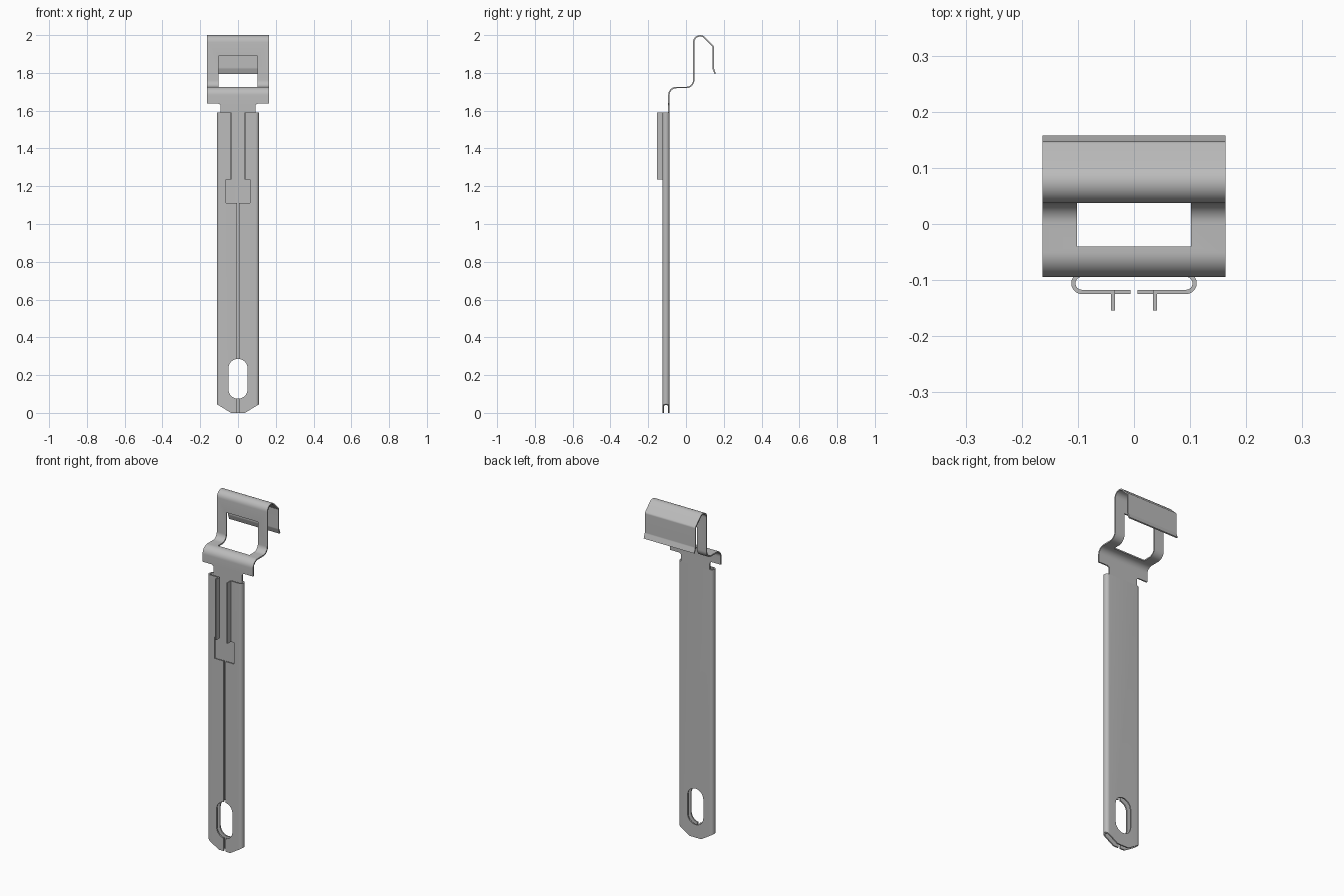
import bpy, bmesh, math
from mathutils import Vector

if "Cube" in bpy.data.objects:
    bpy.data.objects.remove(bpy.data.objects["Cube"], do_unlink=True)

SHEET = 0.0075   # metal thickness
BACK = -0.0905   # centre of the back sheet in y
FRONT = -0.121   # centre of the front flaps in y

steel = bpy.data.materials.new("grey_steel")
steel.use_nodes = True
steel.diffuse_color = (0.5, 0.5, 0.5, 1)
steel.node_tree.nodes["Principled BSDF"].inputs["Base Color"].default_value = (0.5, 0.5, 0.5, 1)


def prism(name, outline, axis, lo, hi):
    """Extrude a 2D outline along an axis; the other two axes keep x, y, z order."""
    def place(p, h):
        co = list(p)
        co.insert("xyz".index(axis), h)
        return co
    bm = bmesh.new()
    face = bm.faces.new([bm.verts.new(place(p, lo)) for p in outline])
    grown = bmesh.ops.extrude_face_region(bm, geom=[face])["geom"]
    shift = Vector(place((0, 0), hi - lo))
    bmesh.ops.translate(bm, vec=shift, verts=[v for v in grown if isinstance(v, bmesh.types.BMVert)])
    bmesh.ops.recalc_face_normals(bm, faces=bm.faces)
    mesh = bpy.data.meshes.new(name)
    bm.to_mesh(mesh)
    bm.free()
    mesh.materials.append(steel)
    obj = bpy.data.objects.new(name, mesh)
    bpy.context.collection.objects.link(obj)
    return obj


def rect(x0, x1, y0, y1):
    return [(x0, y0), (x1, y0), (x1, y1), (x0, y1)]


def rounded(corners, steps=10):
    """Open path from (x, y, bend radius) corners."""
    pts = [Vector(c[:2]) for c in corners]
    path = [pts[0]]
    for i in range(1, len(pts) - 1):
        a = (pts[i - 1] - pts[i]).normalized()
        b = (pts[i + 1] - pts[i]).normalized()
        half = a.angle(b) / 2
        r = corners[i][2]
        centre = pts[i] + (a + b).normalized() * r / math.sin(half)
        start = pts[i] + a * r / math.tan(half) - centre
        end = pts[i] + b * r / math.tan(half) - centre
        sweep = start.angle_signed(end)
        for k in range(steps + 1):
            t = -sweep * k / steps
            path.append(centre + Vector((start.x * math.cos(t) - start.y * math.sin(t),
                                         start.x * math.sin(t) + start.y * math.cos(t))))
    return path + [pts[-1]]


def thicken(path):
    """Closed outline of a bent sheet around its centre path."""
    left, right = [], []
    for i, p in enumerate(path):
        d1 = (p - path[max(i - 1, 0)]).normalized()
        d2 = (path[min(i + 1, len(path) - 1)] - p).normalized()
        d = (d1 + d2).normalized()
        n = Vector((-d.y, d.x)) * SHEET / 2
        left.append(p + n)
        right.append(p - n)
    return left + right[::-1]


def cut(obj, cutter):
    cutter.hide_render = True
    mod = obj.modifiers.new("cut", "BOOLEAN")
    mod.operation = "DIFFERENCE"
    mod.solver = "EXACT"
    mod.object = cutter
    bpy.context.view_layer.objects.active = obj
    bpy.ops.object.modifier_apply(modifier=mod.name)
    bpy.data.objects.remove(cutter, do_unlink=True)


def smooth(obj):
    bpy.ops.object.select_all(action="DESELECT")
    obj.select_set(True)
    bpy.context.view_layer.objects.active = obj
    bpy.ops.object.shade_smooth_by_angle(angle=math.radians(30))


# Folded channel: back sheet with both sides rolled round to the front
W, R = 0.108, 0.0151
channel = prism("channel", thicken(rounded([
    (0.0065, FRONT), (W, FRONT, R), (W, BACK, R),
    (-W, BACK, R), (-W, FRONT, R), (-0.0065, FRONT)])), "z", 0, 1.59)

# Open slot and relief window in the front flaps
cut(channel, prism("slot_cutter", rect(-0.034, 0.034, 1.2, 1.7), "y", -0.14, -0.11))
cut(channel, prism("relief_cutter", rect(-0.063, 0.063, 1.11, 1.235), "y", -0.14, -0.11))

# Oblong hanging hole through front and back
hole = []
for mid, begin in ((0.235, 0), (0.126, math.pi)):
    hole += [(0.051 * math.cos(begin + math.pi * k / 16),
              mid + 0.051 * math.sin(begin + math.pi * k / 16)) for k in range(17)]
cut(channel, prism("hole_cutter", hole, "y", -0.2, 0))

# Bevelled bottom corners
for s in (-1, 1):
    cut(channel, prism("corner_cutter", [(s * 0.037, 0), (s * 0.037, -0.1), (s * 0.2, -0.1),
                                         (s * 0.2, 0.1), (s * 0.112, 0.046)], "y", -0.2, 0))
smooth(channel)

# Guide fins bent forward along the slot
for side, s in (("left", 1), ("right", -1)):
    prism(side + "_fin", rect(*sorted((s * 0.034, s * 0.0412)), -0.154, FRONT), "z", 1.235, 1.59)

# Neck joining channel to hook, flared at the top
flare = [(0.107 - 0.015 * math.sin(a), 1.622 + 0.015 * math.cos(a))
         for a in [math.pi / 2 * k / 6 for k in range(7)]]
neck_side = flare + [(0.092, 1.59)]
neck = prism("neck", neck_side + [(-x, z) for x, z in reversed(neck_side)],
             "y", BACK - SHEET / 2, BACK + SHEET / 2)
smooth(neck)

# Bent hook: shelf, riser, rounded crest, sloped back and lip
hook = prism("hook", thicken(rounded([
    (BACK, 1.637), (BACK, 1.7225, 0.04), (0.041, 1.7225, 0.04), (0.041, 2.044, 0.034),
    (0.1435, 1.9415, 0.01), (0.1435, 1.825, 0.02), (0.1545, 1.795)])), "x", -0.163, 0.163)
cut(hook, prism("window_cutter", rect(-0.102, 0.102, 1.69, 1.89), "y", -0.04, 0.08))
smooth(hook)
